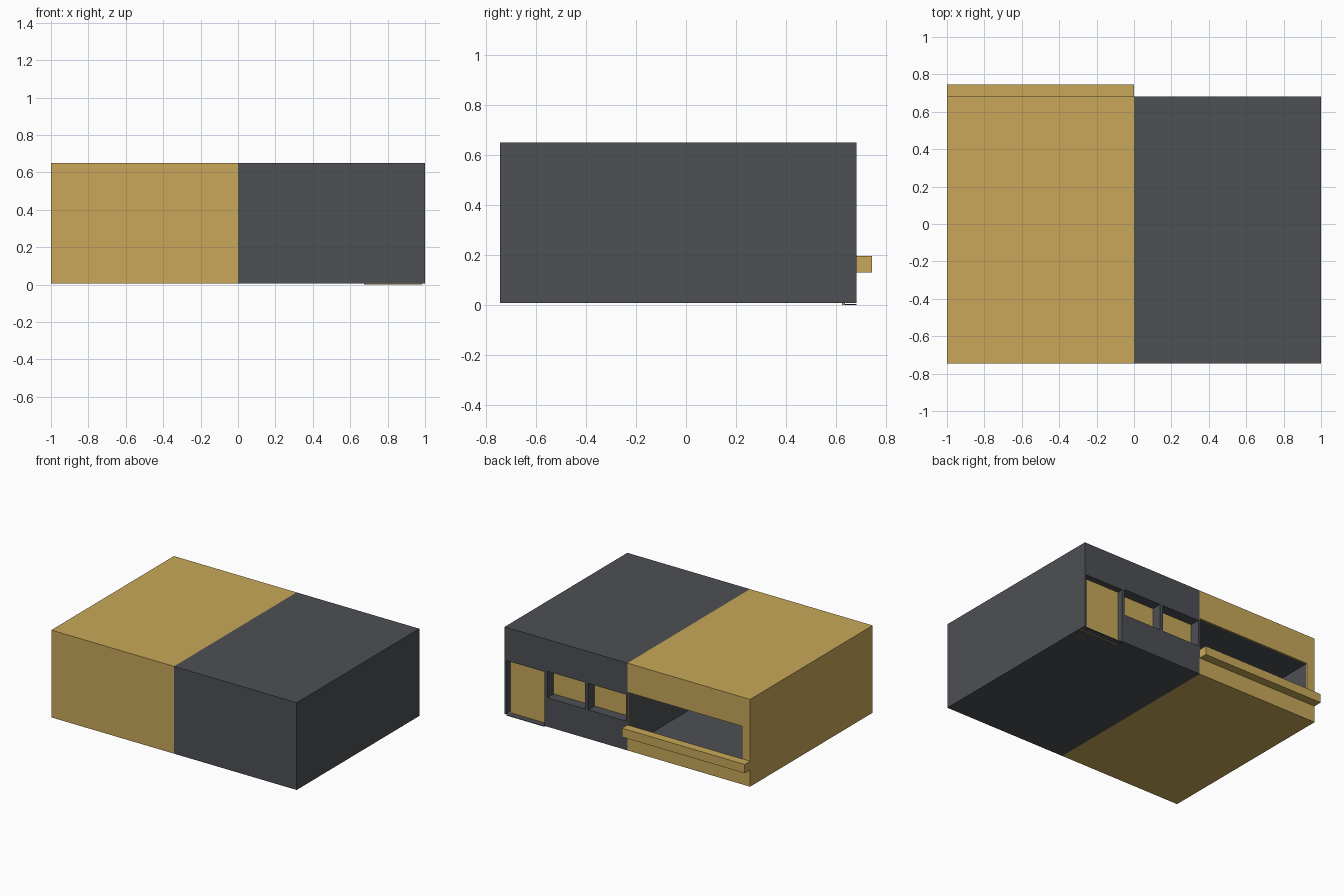
import bpy

cube = bpy.data.objects.get("Cube")
if cube:
    bpy.data.objects.remove(cube, do_unlink=True)


def material(name, colour):
    mat = bpy.data.materials.new(name)
    mat.use_nodes = True
    mat.diffuse_color = (*colour, 1)
    mat.node_tree.nodes["Principled BSDF"].inputs["Base Color"].default_value = (*colour, 1)
    return mat


GOLD = material("warm gold", (0.58, 0.39, 0.10))
GREY = material("slate grey", (0.074, 0.080, 0.089))


def box(name, x, y, z, mats):
    """Box spanning the given (low, high) range on each axis."""
    spans = (x, y, z)
    bpy.ops.mesh.primitive_cube_add(size=1)
    obj = bpy.context.object
    obj.name = name
    for v in obj.data.vertices:
        v.co = [lo if c < 0 else hi for c, (lo, hi) in zip(v.co, spans)]
    for m in mats:
        obj.data.materials.append(m)
    return obj


def cut(body, cutter):
    """Subtract the cutter, keep its colours on the new faces, discard it."""
    mod = body.modifiers.new("cut", "BOOLEAN")
    mod.operation = "DIFFERENCE"
    mod.solver = "EXACT"
    mod.material_mode = "TRANSFER"
    mod.object = cutter
    bpy.context.view_layer.objects.active = body
    bpy.ops.object.modifier_apply(modifier=mod.name)
    bpy.data.objects.remove(cutter, do_unlink=True)


FRONT, BACK, BASE, ROOF = -0.745, 0.682, 0.007, 0.65
OUT = BACK + 0.1

# Two halves of the building
grey_half = box("grey_half", (0, 1), (FRONT, BACK), (BASE, ROOF), [GREY])
gold_half = box("gold_half", (-1, 0), (FRONT, BACK), (BASE, ROOF), [GOLD])

# Recessed windows with gold panes
for left in (0.012, 0.345):
    cutter = box("window_cutter", (left, left + 0.308), (0.607, OUT), (0.22, 0.415), [GREY, GOLD])
    for face in cutter.data.polygons:
        face.material_index = int(face.normal.y < -0.5)
    cut(grey_half, cutter)

# Doorway, door leaf and threshold
cut(grey_half, box("door_cutter", (0.675, 0.985), (0.625, OUT), (-0.1, 0.405), [GREY]))
box("door", (0.675, 0.985), (0.625, 0.637), (0, 0.405), [GOLD])
box("threshold", (0.675, 0.985), (0.637, BACK), (0, 0.004), [GREY])

# Hollow room behind a wide serving hatch
cut(gold_half, box("room_cutter", (-0.937, -0.001), (-0.7, 0.672), (0.03, 0.438), [GREY]))
cut(gold_half, box("hatch_cutter", (-0.933, -0.002), (0.6, OUT), (0.19, 0.435), [GOLD]))

# Counter shelf below the hatch
box("counter", (-1, 0), (BACK, 0.745), (0.13, 0.195), [GOLD])
